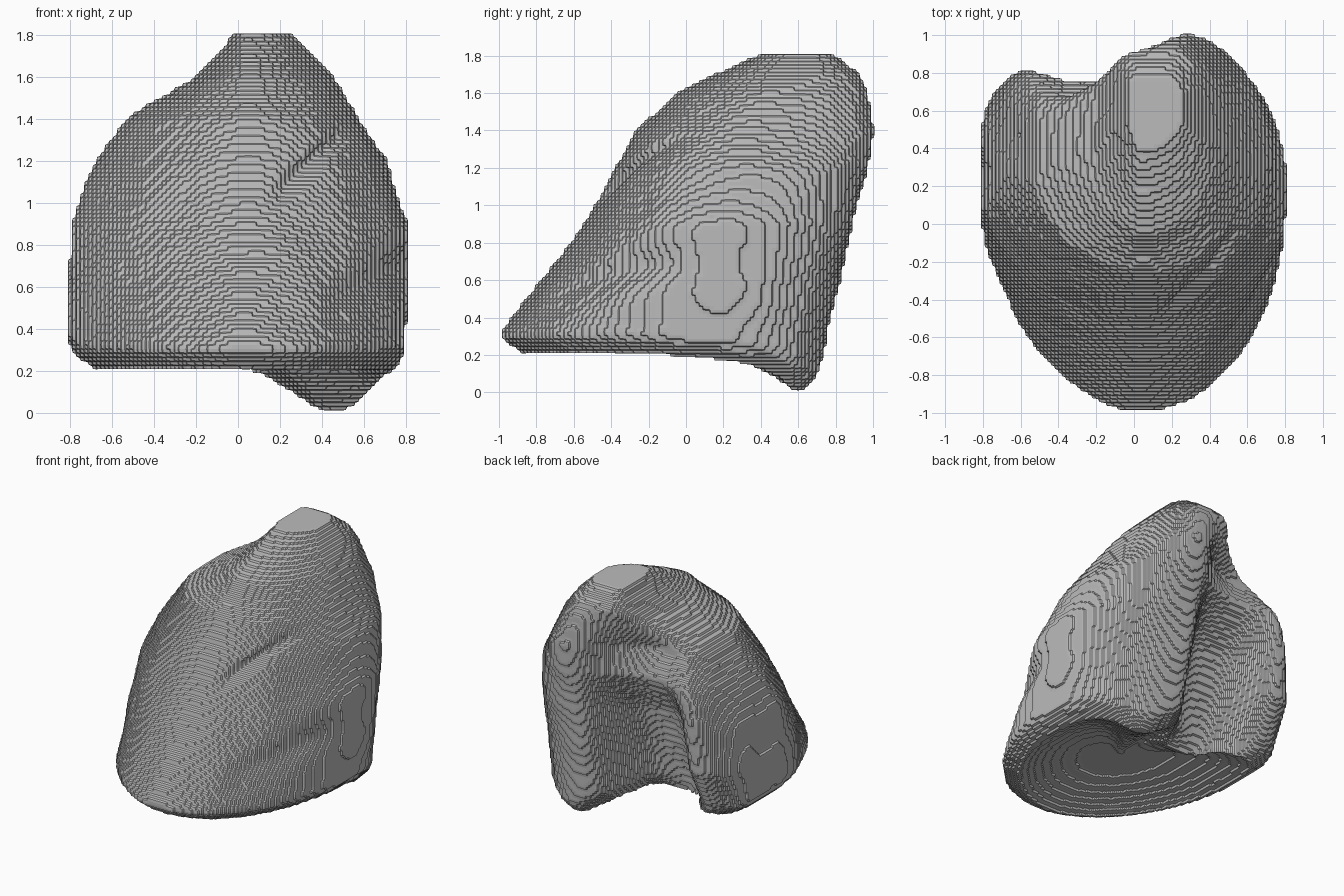
import bpy, bmesh, math
from mathutils import Vector, noise

if "Cube" in bpy.data.objects:
    bpy.data.objects.remove(bpy.data.objects["Cube"])

# Section sizes by height:
# z, left x, right x, front y, back y, left back y, widest y, back ridge x, hollow depth
LEVELS = [
    (0.0, -.73, .76, -.87, .70, .52, .08, .38, .16),
    (0.3, -.80, .80, -1.01, .75, .64, .08, .26, .30),
    (0.6, -.81, .81, -.77, .82, .80, .09, .24, .36),
    (0.9, -.79, .80, -.54, .89, .85, .13, .25, .30),
    (1.1, -.72, .74, -.43, .94, .87, .20, .26, .18),
    (1.2, -.67, .71, -.38, .97, .87, .25, .26, .11),
    (1.4, -.54, .58, -.27, 1.0, .80, .30, .24, .13),
    (1.6, -.20, .45, -.05, .98, .88, .45, .18, .07),
    (1.7, -.10, .37, .15, .93, .90, .55, .15, 0),
    (1.8, -.03, .27, .38, .80, .80, .60, .12, 0),
]
TOP = LEVELS[-1][0]
COLUMNS, ROWS, RINGS = 180, 72, 16


def smooth(value, low, high):
    t = min(max((value - low) / (high - low), 0), 1)
    return t * t * (3 - 2 * t)


def section(z):
    """Blend the two nearest levels."""
    for a, b in zip(LEVELS, LEVELS[1:]):
        if z <= b[0]:
            t = max((z - a[0]) / (b[0] - a[0]), 0)
            return [p + (q - p) * t for p, q in zip(a, b)][1:]
    return LEVELS[-1][1:]


def outline(angle, z):
    """Point on the outer wall at this angle and height."""
    x0, x1, front, back, back_left, wide, ridge, hollow = section(z)
    c, s = math.cos(angle), math.sin(angle)
    if s < 0:
        middle, end, power = 0.03, front, 2 if c > 0 else 1.75
    else:
        middle, end, power = ridge, back, 2.5 if c > 0 else 6
    radius = (abs(c) ** power + abs(s) ** power) ** (-1 / power)
    side = x1 if c > 0 else x0
    x = middle + (side - middle) * abs(c) * radius
    if s > 0 and c < 0:
        end = back_left + (back - back_left) * smooth(x, -.3, ridge)
    y = wide + (end - wide) * abs(s) * radius
    if s > 0:
        y -= hollow * math.exp(-((x + .19) / .3) ** 4) * smooth(s * radius, 0, .8)
    return Vector((x, y, z))


def rim_height(p):
    """Lower edge, dropping towards the rear right lobe."""
    drop = smooth(p.x, -.03, .43) * smooth(p.y, -.7, .65) ** 1.5
    return .21 * (1 - drop) + .2 * drop * smooth(p.x, .48, .95)


def groove(p, x, z, slope, width, depth):
    gap = p.z - z - slope * (p.x - x)
    reach = smooth(p.x, x - .1, x + .1) * (1 - smooth(p.y, -.25, .1))
    return depth * reach * math.exp(-(gap / width) ** 2)


def wall_point(angle, v):
    rim = rim_height(outline(angle, .3))
    p = outline(angle, rim + v * (TOP - rim))
    # rounded lower edge, two fissures and gentle lumps
    inset = .1 * (1 - min((p.z - rim) / .13, 1)) ** 2
    inset += groove(p, .2, 1.06, .86, .05, .05)
    inset += groove(p, .45, .52, .5, .1, .04)
    inset += .015 * noise.noise(p * 4) * smooth(v, 0, .1) * (1 - smooth(v, .85, 1))
    inward = Vector((.05 - p.x, .15 - p.y, 0))
    return p + inward.normalized() * inset


# Lobe body: wall rows, flat top and domed hollow underside
bm = bmesh.new()
angles = [math.tau * i / COLUMNS for i in range(COLUMNS)]
wall = [[wall_point(a, r / ROWS) for a in angles] for r in range(ROWS + 1)]
centre = Vector((-.03, -.2, .14))
base = []
for k in range(1, RINGS + 1):
    f = k / RINGS
    base.append([centre.lerp(p, f) + Vector((0, 0, .2 * (1 - f * f)))
                 for p in wall[0]])
rows = [[bm.verts.new(p) for p in row] for row in base[:-1] + wall]
for low, high in zip(rows, rows[1:]):
    for i in range(COLUMNS):
        j = (i + 1) % COLUMNS
        bm.faces.new((low[i], low[j], high[j], high[i]))
bm.faces.new(rows[-1])
bm.faces.new(rows[0][::-1])
bmesh.ops.recalc_face_normals(bm, faces=bm.faces)

mesh = bpy.data.meshes.new("lobe_body")
bm.to_mesh(mesh)
bm.free()
body = bpy.data.objects.new("lobe_body", mesh)
bpy.context.collection.objects.link(body)

# Fine stepped layers with softened corners
steps = body.modifiers.new("steps", "REMESH")
steps.mode = "BLOCKS"
steps.octree_depth = 7
steps.scale = .8
steps.use_smooth_shade = False
soften = body.modifiers.new("soften", "SMOOTH")
soften.factor = .5
soften.iterations = 3

grey = bpy.data.materials.new("light grey")
grey.use_nodes = True
colour = (.5, .5, .5, 1)
grey.diffuse_color = colour
grey.node_tree.nodes["Principled BSDF"].inputs["Base Color"].default_value = colour
mesh.materials.append(grey)
